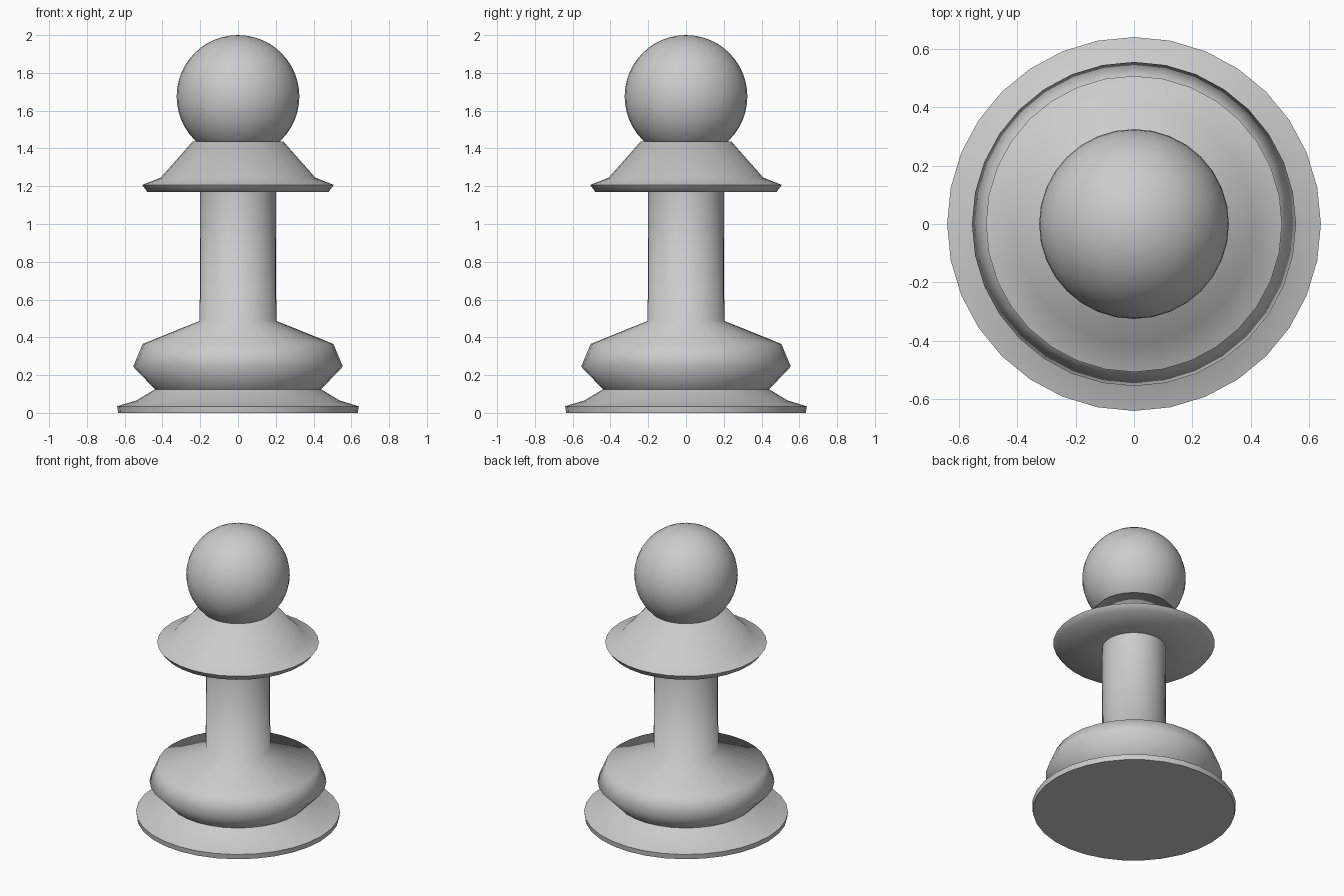
import bpy, bmesh, math

if "Cube" in bpy.data.objects:
    bpy.data.objects.remove(bpy.data.objects["Cube"])

grey = bpy.data.materials.new("light grey")
grey.diffuse_color = (0.604, 0.604, 0.604, 1)
grey.use_nodes = True
grey.node_tree.nodes["Principled BSDF"].inputs["Base Color"].default_value = grey.diffuse_color


def finish(obj, angle):
    obj.data.materials.append(grey)
    bpy.ops.object.select_all(action='DESELECT')
    obj.select_set(True)
    bpy.context.view_layer.objects.active = obj
    bpy.ops.object.shade_smooth_by_angle(angle=math.radians(angle))


def lathe(name, profile, sides=32):
    """Turn (radius, height) points around z, with flat end caps."""
    bm = bmesh.new()
    rings = []
    for r, z in profile:
        rings.append([bm.verts.new((r * math.cos(2 * math.pi * i / sides),
                                    r * math.sin(2 * math.pi * i / sides), z))
                      for i in range(sides)])
    for a, b in zip(rings, rings[1:]):
        for i in range(sides):
            j = (i + 1) % sides
            bm.faces.new((a[i], a[j], b[j], b[i]))
    bm.faces.new(rings[0][::-1])
    bm.faces.new(rings[-1])
    bmesh.ops.recalc_face_normals(bm, faces=bm.faces)
    mesh = bpy.data.meshes.new(name)
    bm.to_mesh(mesh)
    bm.free()
    obj = bpy.data.objects.new(name, mesh)
    bpy.context.collection.objects.link(obj)
    finish(obj, 70)


# Turned body: foot, waist, bulge, column, flared collar
lathe("body", [(0.635, 0), (0.64, 0.035), (0.54, 0.065), (0.44, 0.125),
               (0.555, 0.245), (0.505, 0.365), (0.203, 0.487), (0.2, 1.17),
               (0.48, 1.17), (0.507, 1.207), (0.41, 1.245), (0.24, 1.437)])

# Ball on top
bpy.ops.mesh.primitive_uv_sphere_add(segments=32, ring_count=24, radius=0.325,
                                     location=(0, 0, 1.675))
head = bpy.context.object
head.name = "head"
finish(head, 60)
